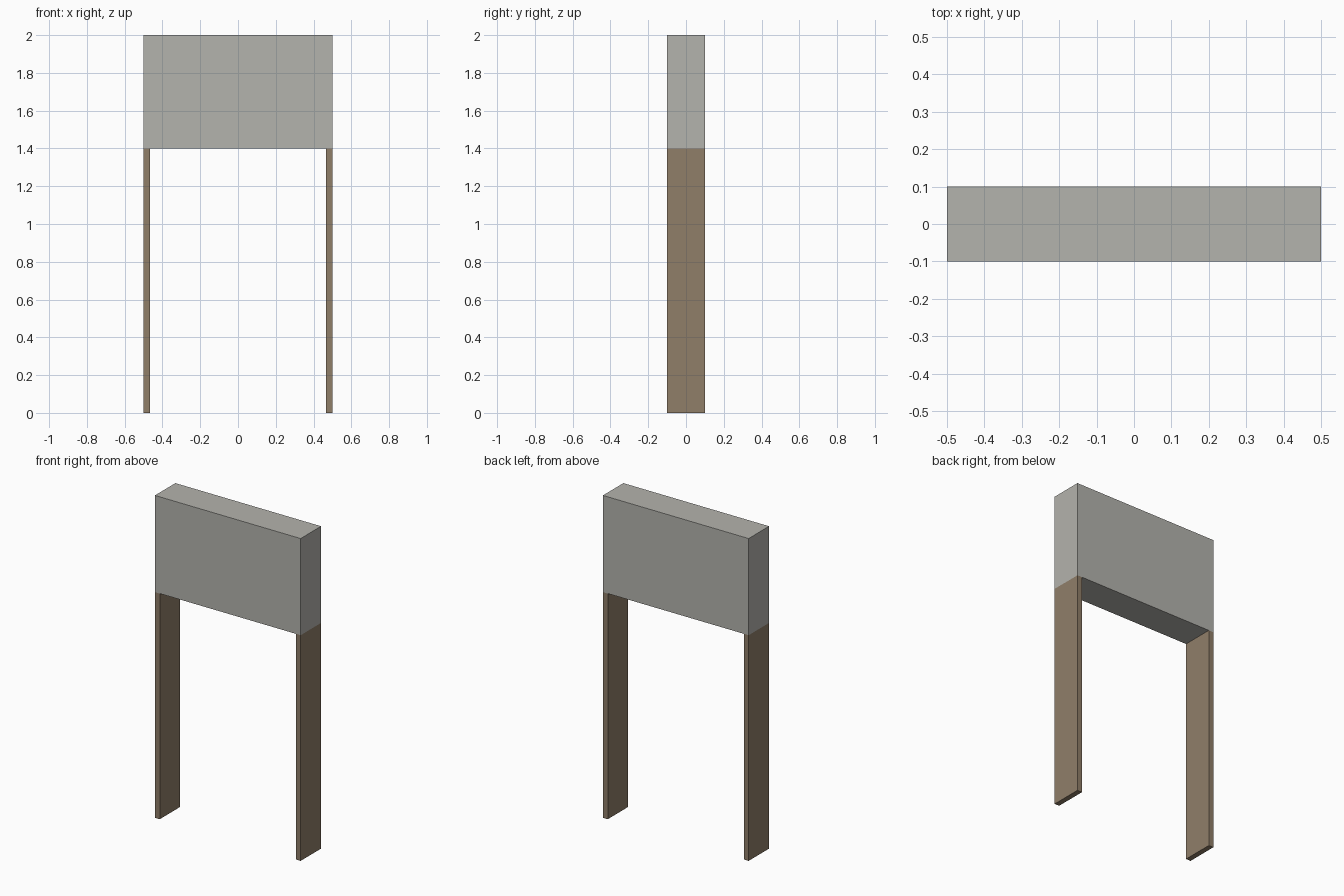
import bpy
import bmesh
from mathutils import Matrix, Vector

default_cube = bpy.data.objects.get("Cube")
if default_cube:
    bpy.data.objects.remove(default_cube, do_unlink=True)

WIDTH, DEPTH, HEIGHT = 1.0, 0.2, 2.0
LEG_HEIGHT, LEG_THICKNESS = 1.4, 0.033


def make_material(name, color):
    mat = bpy.data.materials.new(name)
    mat.use_nodes = True
    mat.diffuse_color = color
    mat.node_tree.nodes["Principled BSDF"].inputs["Base Color"].default_value = color
    return mat


def make_box(name, size, center, mat):
    mesh = bpy.data.meshes.new(name)
    bm = bmesh.new()
    placement = Matrix.Translation(center) @ Matrix.Diagonal(Vector(size).to_4d())
    bmesh.ops.create_cube(bm, size=1, matrix=placement)
    bm.to_mesh(mesh)
    bm.free()
    mesh.materials.append(mat)
    obj = bpy.data.objects.new(name, mesh)
    bpy.context.collection.objects.link(obj)
    return obj


stone = make_material("warm grey", (0.456, 0.451, 0.418, 1))
wood = make_material("brown", (0.279, 0.209, 0.141, 1))

# Solid upper block
block_height = HEIGHT - LEG_HEIGHT
make_box("upper_block", (WIDTH, DEPTH, block_height),
         (0, 0, LEG_HEIGHT + block_height / 2), stone)

# Plank legs flush with the block's ends
for side, sign in (("left", 1), ("right", -1)):
    make_box(side + "_leg", (LEG_THICKNESS, DEPTH, LEG_HEIGHT),
             (sign * (WIDTH - LEG_THICKNESS) / 2, 0, LEG_HEIGHT / 2), wood)
